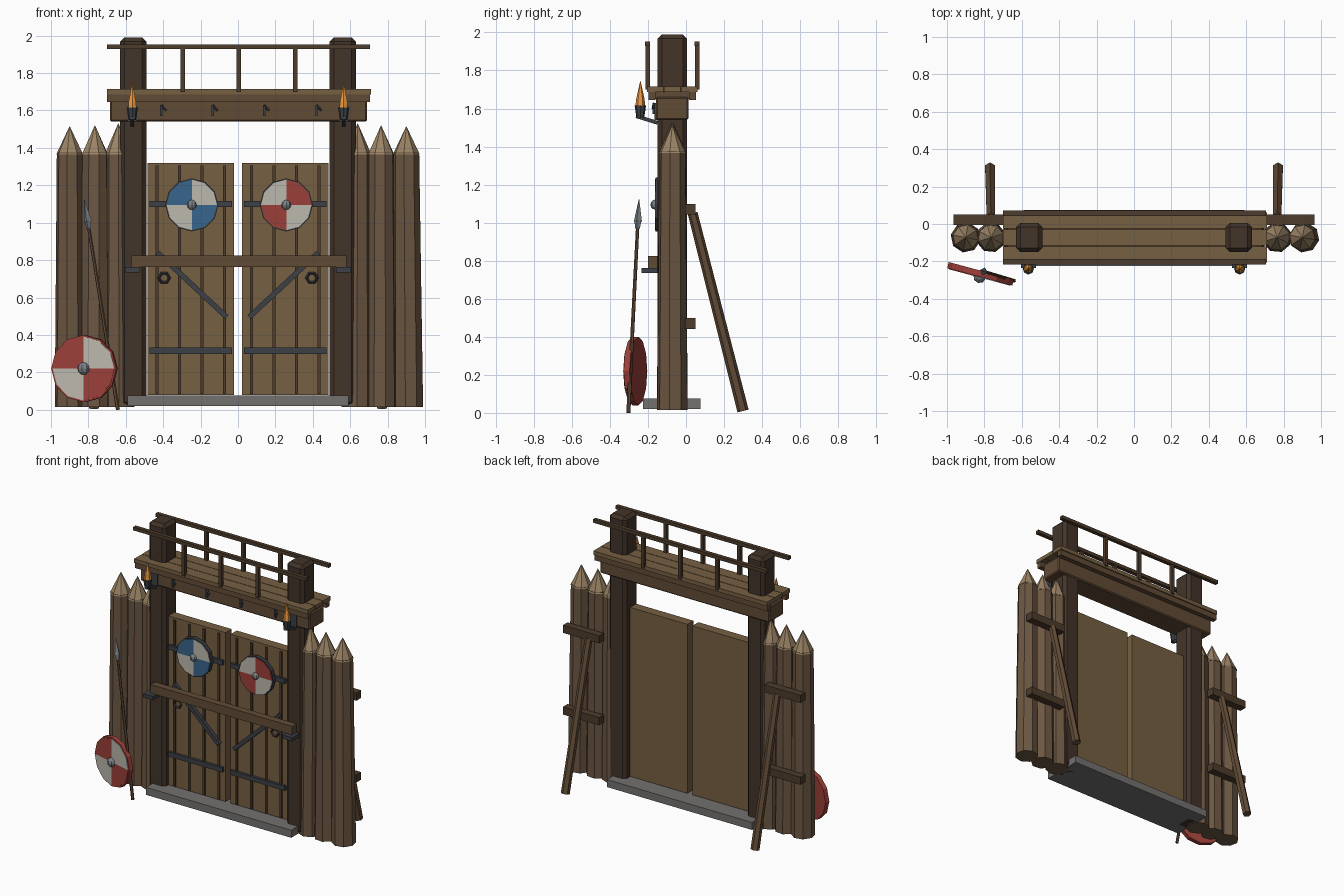
import bpy, bmesh, math
from math import cos, sin, pi, radians
from mathutils import Vector, Matrix

if "Cube" in bpy.data.objects:
    bpy.data.objects.remove(bpy.data.objects["Cube"])

def mat(name, r, g, b):
    m = bpy.data.materials.new(name)
    m.diffuse_color = (r, g, b, 1)
    m.use_nodes = True
    m.node_tree.nodes["Principled BSDF"].inputs["Base Color"].default_value = m.diffuse_color
    return m

LOG = mat("log_wood", .15, .095, .055)
TIP = mat("cut_wood", .33, .23, .13)
POST = mat("dark_wood", .055, .034, .022)
PLANK = mat("plank_wood", .18, .115, .055)
BEAM = mat("beam_wood", .12, .07, .037)
RAIL = mat("rail_wood", .075, .045, .025)
IRON = mat("iron", .045, .05, .06)
STEEL = mat("steel", .2, .22, .24)
STONE = mat("stone", .17, .165, .16)
RED = mat("red_paint", .33, .05, .04)
BLUE = mat("blue_paint", .04, .13, .26)
WHITE = mat("white_paint", .5, .48, .42)
FLAME = mat("flame", .85, .33, .05)

def finish(bm, name, m, matrix=Matrix()):
    me = bpy.data.meshes.new(name)
    bmesh.ops.recalc_face_normals(bm, faces=bm.faces)
    bm.to_mesh(me)
    bm.free()
    me.materials.append(m)
    ob = bpy.data.objects.new(name, me)
    ob.matrix_world = matrix
    bpy.context.collection.objects.link(ob)
    return ob

def box(name, x, y, z, m, bevel=0):
    """Box from (min, max) ranges on each axis."""
    bm = bmesh.new()
    bmesh.ops.create_cube(bm, size=1)
    for v in bm.verts:
        v.co = [(r[0] + r[1]) / 2 + c * (r[1] - r[0]) for c, r in zip(v.co, (x, y, z))]
    ob = finish(bm, name, m)
    if bevel:
        b = ob.modifiers.new("edge", 'BEVEL')
        b.width, b.segments = bevel, 1
    return ob

def rod(name, p0, p1, r0, r1, m, sides=8, spin=0.0, flat=1.0):
    """Tapered prism between two points."""
    p0, p1 = Vector(p0), Vector(p1)
    d = p1 - p0
    bm = bmesh.new()
    bmesh.ops.create_cone(bm, cap_ends=True, segments=sides, radius1=r0, radius2=r1, depth=d.length)
    mx = (Matrix.Translation((p0 + p1) / 2) @ d.to_track_quat('Z', 'Y').to_matrix().to_4x4()
          @ Matrix.Diagonal((1, flat, 1, 1)) @ Matrix.Rotation(spin, 4, 'Z'))
    bmesh.ops.transform(bm, matrix=mx, verts=bm.verts)
    return finish(bm, name, m)

def shield(name, loc, R, yaw, colours, rim, thick):
    """Twelve-sided round shield facing -y with four painted quarters."""
    mx = Matrix.Translation(loc) @ Matrix.Rotation(yaw, 4, 'Z')
    bk = rod(name + "_board", (0, thick, 0), (0, 0, 0), R, R, rim, 12)
    bk.matrix_world = mx
    for q in range(4):
        bm = bmesh.new()
        pts = [(0, 0)] + [(R * .95 * cos(q * pi / 2 + i * pi / 6), R * .95 * sin(q * pi / 2 + i * pi / 6))
                          for i in range(4)]
        f = bm.faces.new([bm.verts.new((a, 0.002, b)) for a, b in pts])
        ex = bmesh.ops.extrude_face_region(bm, geom=[f])
        for v in ex["geom"]:
            if isinstance(v, bmesh.types.BMVert):
                v.co.y -= 0.006
        finish(bm, f"{name}_quarter", colours[q % 2], mx)
    bm = bmesh.new()
    bmesh.ops.create_uvsphere(bm, u_segments=8, v_segments=6, radius=R * .19)
    finish(bm, name + "_boss", STEEL, mx)

YC = -.072

# stone threshold
box("threshold", (-.59, .59), (-.225, .075), (.02, .075), STONE)

for s in (-1, 1):
    # gate posts
    box("gate_post", (s * .56 - .07, s * .56 + .07), (YC - .077, YC + .077), (.02, 1.99), POST, .022)

    # palisade logs with sharpened tips
    for i, (xb, xt, zt) in enumerate(((.635, .64, 1.53), (.765, .765, 1.52), (.91, .9, 1.515))):
        xb -= .01 if s < 0 and i == 2 else 0
        rod("palisade_log", (s * xb, YC, .015), (s * xt, YC, 1.375), .081, .07, LOG, 8, i * .3)
        rod("log_tip", (s * xt, YC, 1.365), (s * xt, YC, zt), .073, .001, TIP, 8, i * .3)

    # palisade back rails and prop
    a, b = sorted((s * .67, s * .965))
    for z in (.47, 1.07):
        box("palisade_rail", (a, b), (-.005, .05), (z - .028, z + .028), RAIL)
    rod("palisade_prop", (s * .77, .3, .01), (s * .765, .035, 1.05), .03, .026, BEAM, 6)

    # door leaf with cover strips
    c = s * .2525
    box("door_leaf", (c - .232, c + .232), (-.115, -.045), (.08, 1.32), PLANK)
    for k in (-1.5, -.5, .5, 1.5):
        box("door_strip", (c + k * .12 - .008, c + k * .12 + .008), (-.124, -.112), (.085, 1.305), RAIL)

    # iron straps, diagonal brace and ring handle
    for z in (.315, 1.1):
        box("door_strap", (c - .22, c + .22), (-.134, -.112), (z - .017, z + .017), IRON)
    rod("door_brace", (s * .43, -.127, .84), (s * .06, -.127, .495), .02, .02, IRON, 4, pi / 4)
    bpy.ops.mesh.primitive_torus_add(major_segments=6, minor_segments=4, major_radius=.028,
                                     minor_radius=.008, location=(s * .395, -.135, .705),
                                     rotation=(pi / 2, 0, 0))
    ring = bpy.context.object
    ring.name = "door_ring"
    ring.data.materials.append(IRON)

    # bar bracket
    box("bar_bracket", (s * .565 - .04, s * .565 + .04), (-.235, -.145), (.735, .762), IRON)

    # torch: wall plate, arm, cup, flame
    box("torch_plate", (s * .565 - .025, s * .565 + .025), (-.165, -.145), (1.54, 1.63), IRON)
    rod("torch_arm", (s * .565, -.15, 1.525), (s * .565, -.262, 1.56), .014, .014, IRON, 4, pi / 4)
    rod("torch_cup", (s * .565, -.24, 1.55), (s * .565, -.24, 1.615), .02, .03, IRON, 8)
    rod("flame_base", (s * .565, -.24, 1.61), (s * .565, -.24, 1.65), .026, .022, FLAME, 6)
    rod("flame_tip", (s * .565, -.24, 1.65), (s * .565, -.24, 1.745), .022, .001, FLAME, 6)

# locking bar
box("locking_bar", (-.57, .58), (-.2, -.148), (.762, .825), BEAM)

# lintel with small hooks
box("lintel", (-.685, .69), (YC - .085, YC + .085), (1.54, 1.66), BEAM, .008)
for x in (-.41, -.135, .14, .42):
    box("hook_stem", (x - .006, x + .006), (-.175, -.155), (1.57, 1.63), IRON)
    rod("hook_arm", (x, -.17, 1.628), (x + .025, -.175, 1.6), .006, .006, IRON, 4)

# walkway: bearers, planks, railings
for t in (-1, 1):
    y = YC + t * .107
    box("walkway_bearer", (-.7, .705), (y - .018, y + .018), (1.645, 1.69), BEAM)
    y = YC + t * .13
    box("railing_bar", (-.7, .705), (y - .014, y + .014), (1.928, 1.953), RAIL)
    for x in (-.295, .005, .305):
        box("railing_upright", (x - .012, x + .012), (y - .012, y + .012), (1.7, 1.935), RAIL)
box("walkway_joists", (-.66, .66), (YC - .1, YC + .1), (1.65, 1.688), BEAM)
for k in (-1, 0, 1):
    y = YC + k * .09
    box("walkway_plank", (-.7, .71), (y - .043, y + .043), (1.686, 1.715), PLANK)

# shields
shield("left_door_shield", (-.247, -.16, 1.095), .142, 0, (WHITE, BLUE), IRON, .026)
shield("right_door_shield", (.258, -.16, 1.095), .142, 0, (RED, WHITE), IRON, .026)
shield("leaning_shield", (-.825, -.282, .22), .18, radians(-15), (WHITE, RED), RED, .033)

# leaning spear
foot, tip = Vector((-.642, -.303, 0)), Vector((-.822, -.247, 1.125))
neck = foot.lerp(tip, .885)
rod("spear_shaft", foot, neck, .011, .009, BEAM, 6)
rod("spear_socket", foot.lerp(tip, .86), foot.lerp(tip, .9), .012, .02, STEEL, 4, 0)
rod("spear_head", foot.lerp(tip, .895), tip, .022, .001, STEEL, 4, 0)
